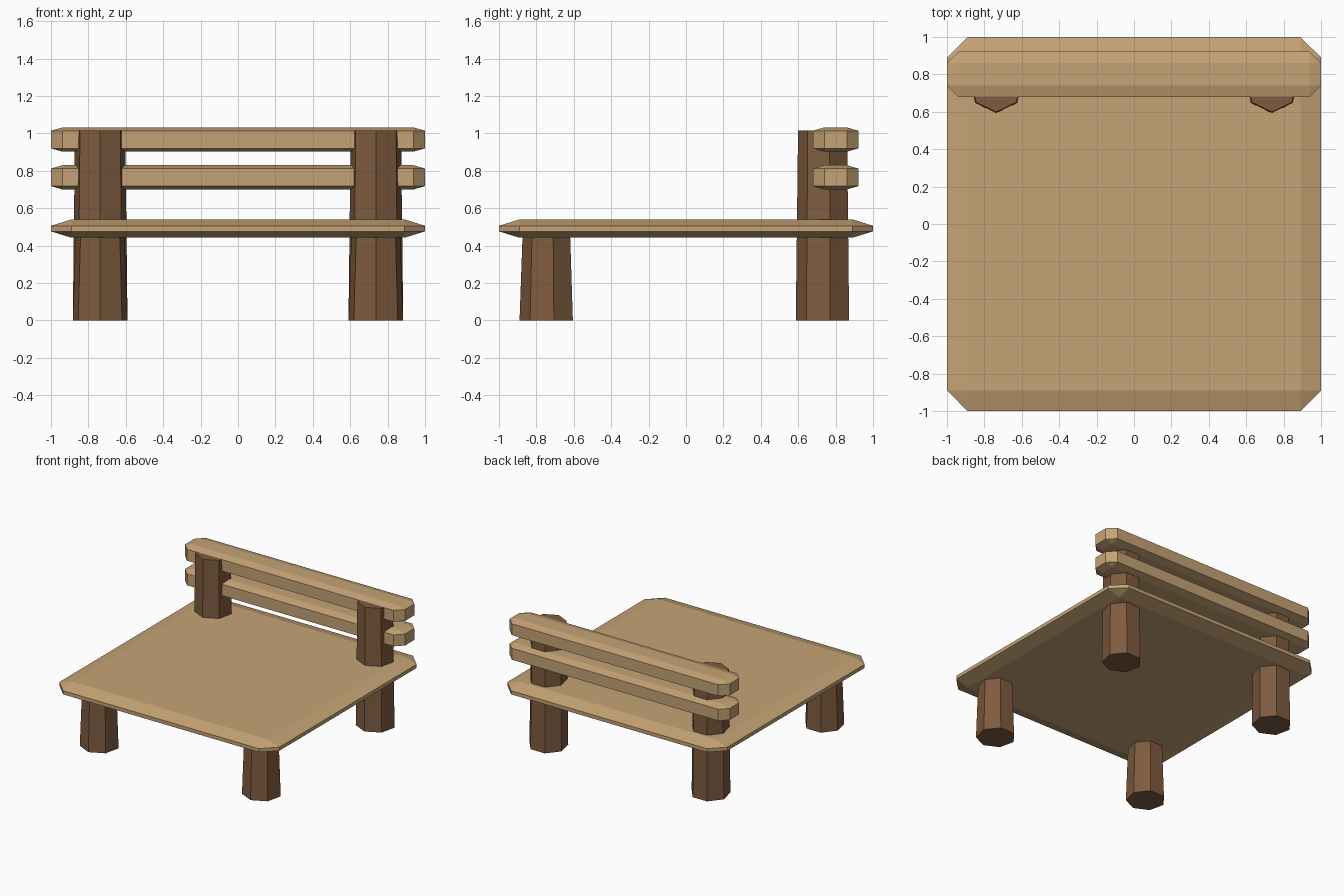
import bpy, bmesh, math
from itertools import product

if "Cube" in bpy.data.objects:
    bpy.data.objects.remove(bpy.data.objects["Cube"])


def material(name, rgb):
    m = bpy.data.materials.new(name)
    m.diffuse_color = (*rgb, 1)
    m.use_nodes = True
    m.node_tree.nodes["Principled BSDF"].inputs["Base Color"].default_value = m.diffuse_color
    return m


tan = material("tan_wood", (0.56, 0.37, 0.18))
brown = material("brown_wood", (0.21, 0.105, 0.05))


def finish(name, bm, mat):
    bmesh.ops.recalc_face_normals(bm, faces=bm.faces[:])
    mesh = bpy.data.meshes.new(name)
    bm.to_mesh(mesh)
    bm.free()
    mesh.materials.append(mat)
    obj = bpy.data.objects.new(name, mesh)
    bpy.context.collection.objects.link(obj)
    return obj


def chamfered_plank(name, center, half, bevel, mat):
    """Box whose edges are cut by a different amount along each axis."""
    bm = bmesh.new()
    for signs in product((-1, 1), repeat=3):
        for axis in range(3):
            # one point per face corner: full reach on one axis, inset on the others
            bm.verts.new([center[i] + signs[i] * (half[i] - (0 if i == axis else bevel[i]))
                          for i in range(3)])
    bmesh.ops.convex_hull(bm, input=bm.verts[:])
    bmesh.ops.dissolve_limit(bm, angle_limit=math.radians(0.5),
                             verts=bm.verts[:], edges=bm.edges[:])
    return finish(name, bm, mat)


def log_leg(name, x, y, height, r_bottom, r_top, mat):
    """Tapered seven-sided log with one corner facing the front."""
    bm = bmesh.new()
    n = 7
    rings = []
    for r, z in ((r_bottom, 0), (r_top, height)):
        rings.append([bm.verts.new((x + r * math.sin(2 * math.pi * k / n),
                                    y - r * math.cos(2 * math.pi * k / n), z))
                      for k in range(n)])
    for k in range(n):
        j = (k + 1) % n
        bm.faces.new((rings[0][k], rings[0][j], rings[1][j], rings[1][k]))
    bm.faces.new(rings[0])
    bm.faces.new(rings[1])
    return finish(name, bm, mat)


# Seat slab
chamfered_plank("seat", (0, 0, 0.491), (1, 1, 0.049), (0.11, 0.11, 0.034), tan)

# Backrest rails
for name, z in (("lower_back_rail", 0.765), ("upper_back_rail", 0.967)):
    chamfered_plank(name, (0, 0.80, z), (1, 0.122, 0.065), (0.062, 0.062, 0.018), tan)

# Short front legs and tall back posts
for side, x in (("left", -0.737), ("right", 0.737)):
    log_leg(f"front_leg_{side}", x, -0.74, 0.48, 0.15, 0.133, brown)
    log_leg(f"back_post_{side}", x, 0.737, 1.015, 0.15, 0.138, brown)
